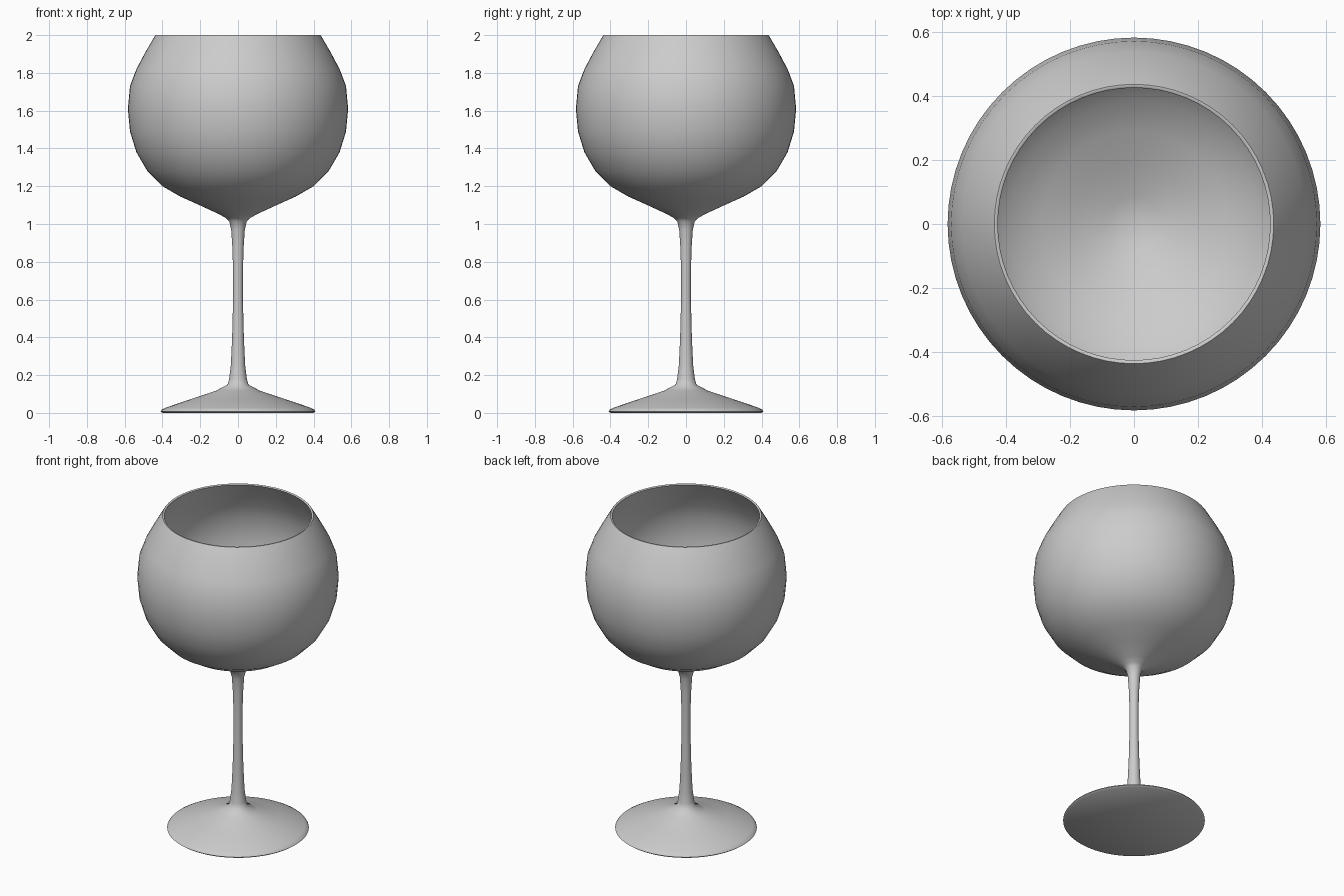
import bpy, bmesh, math

cube = bpy.data.objects.get("Cube")
if cube:
    bpy.data.objects.remove(cube, do_unlink=True)

# Single pale grey colour
GREY = (0.6, 0.6, 0.6, 1)
mat = bpy.data.materials.new("pale_grey")
mat.use_nodes = True
mat.diffuse_color = GREY
mat.node_tree.nodes["Principled BSDF"].inputs["Base Color"].default_value = GREY


def lathe(name, profile, segments=64):
    """Spin a (radius, height) profile around the z axis."""
    bm = bmesh.new()
    verts = [bm.verts.new((r, 0, z)) for r, z in profile]
    edges = [bm.edges.new(pair) for pair in zip(verts, verts[1:])]
    bmesh.ops.spin(bm, geom=verts + edges, cent=(0, 0, 0), axis=(0, 0, 1),
                   angle=math.tau, steps=segments, use_duplicate=False)
    bmesh.ops.remove_doubles(bm, verts=bm.verts, dist=0.0005)
    bmesh.ops.recalc_face_normals(bm, faces=bm.faces)
    mesh = bpy.data.meshes.new(name)
    bm.to_mesh(mesh)
    bm.free()
    mesh.materials.append(mat)
    obj = bpy.data.objects.new(name, mesh)
    bpy.context.collection.objects.link(obj)
    bpy.ops.object.select_all(action="DESELECT")
    obj.select_set(True)
    bpy.context.view_layer.objects.active = obj
    bpy.ops.object.shade_smooth_by_angle(angle=math.radians(50))
    return obj


# Foot and stem, from the underside centre upwards
foot_and_stem = [
    (0, 0), (0.4, 0), (0.41, 0.008), (0.405, 0.016), (0.385, 0.027),
    (0.25, 0.073), (0.115, 0.118), (0.055, 0.15), (0.047, 0.18), (0.038, 0.25),
    (0.031, 0.4), (0.026, 0.6), (0.026, 0.75), (0.03, 0.88), (0.036, 0.97),
]
# Outside of the bowl, from stem to rim
bowl_outside = [
    (0.047, 1.015), (0.062, 1.03), (0.1, 1.052), (0.2, 1.098), (0.305, 1.145),
    (0.4, 1.2), (0.48, 1.28), (0.538, 1.38), (0.572, 1.49), (0.583, 1.61),
    (0.572, 1.73), (0.538, 1.82), (0.49, 1.91), (0.44, 1.996),
]
# Rounded rim, then the inside follows the outside at wall thickness
rim = [(0.437, 2), (0.43, 2), (0.426, 1.996)]
bowl_inside = [(r - 0.014, z + 0.015 * max(0, min(1, (1.6 - z) / 0.3)))
               for r, z in reversed(bowl_outside[2:-1])]

lathe("wine_glass", foot_and_stem + bowl_outside + rim + bowl_inside + [(0, 1.05)])
